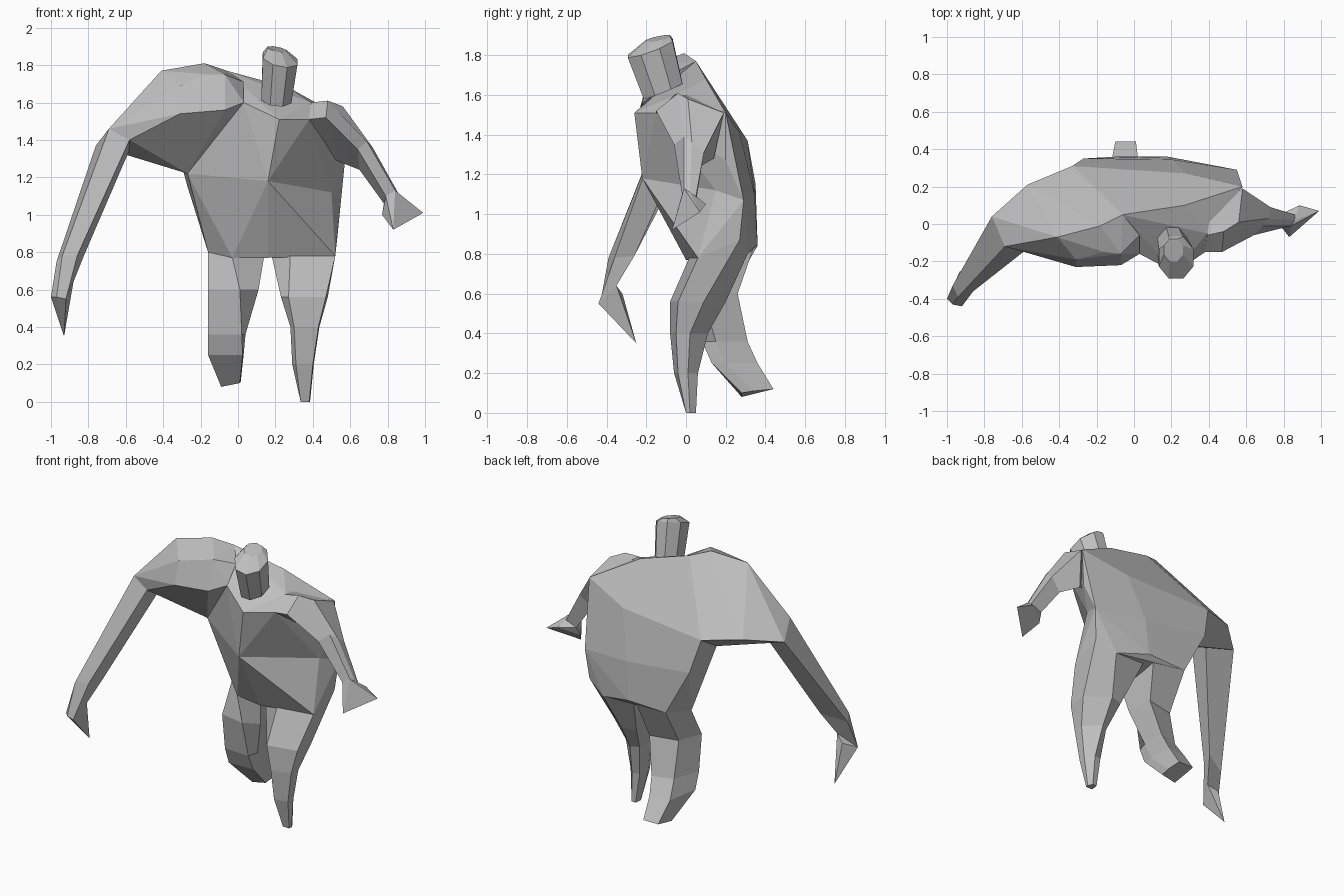
import bpy
import bmesh
from math import cos, sin, tau, radians

default_cube = bpy.data.objects.get("Cube")
if default_cube:
    bpy.data.objects.remove(default_cube, do_unlink=True)

# One plain grey for the whole figure
grey = bpy.data.materials.new("plain_grey")
grey.use_nodes = True
colour = (0.52, 0.52, 0.52, 1.0)
grey.diffuse_color = colour
grey.node_tree.nodes["Principled BSDF"].inputs["Base Color"].default_value = colour


def finish(name, bm):
    """Turn a bmesh into a flat-shaded object."""
    bmesh.ops.recalc_face_normals(bm, faces=bm.faces[:])
    mesh = bpy.data.meshes.new(name)
    bm.to_mesh(mesh)
    bm.free()
    mesh.materials.append(grey)
    obj = bpy.data.objects.new(name, mesh)
    bpy.context.scene.collection.objects.link(obj)
    return obj


def mass(name, points):
    """Faceted solid wrapped tightly around a few corner points."""
    bm = bmesh.new()
    verts = [bm.verts.new(p) for p in points]
    result = bmesh.ops.convex_hull(bm, input=verts)
    inside = [g for g in result["geom_interior"] if isinstance(g, bmesh.types.BMVert)]
    bmesh.ops.delete(bm, geom=inside, context="VERTS")
    bmesh.ops.dissolve_limit(bm, angle_limit=radians(4), verts=bm.verts[:], edges=bm.edges[:])
    return finish(name, bm)


def loft(name, rings):
    """Skin a row of equal-sized rings and cap both ends."""
    bm = bmesh.new()
    loops = [[bm.verts.new(p) for p in ring] for ring in rings]
    count = len(loops[0])
    for lower, upper in zip(loops, loops[1:]):
        for i in range(count):
            j = (i + 1) % count
            bm.faces.new((lower[i], lower[j], upper[j], upper[i]))
    bm.faces.new(loops[0])
    bm.faces.new(loops[-1])
    return finish(name, bm)


def level(z, *corners):
    """Flat cross-section at one height."""
    return [(x, y, z) for x, y in corners]


def tilted_ring(centre, width, depth, slope, roll, sides=8):
    """Ring of the head, leaning forward by the slope and sideways by the roll."""
    x, y, z = centre
    ring = []
    for i in range(sides):
        angle = tau * (i + .5) / sides
        dx, dy = width * cos(angle), depth * sin(angle)
        ring.append((x + dx, y + dy, z + slope * dy - roll * dx))
    return ring


# Shared corners where neighbouring parts meet
neck_side = (-.06, .05, 1.77)
chest_corner = (.03, -.16, 1.6)
side_corner = (-.27, .06, 1.22)
back_corner = (-.33, .31, 1.37)
right_hip = (-.16, .17, .8)
groin = (-.03, .035, .77)
tail = (-.1, .36, .84)
left_hip_front = (.52, .06, .78)
left_hip_side = (.53, .27, .87)
left_hip_back = (.4, .31, .8)
middle = [side_corner, (.16, -.22, 1.18), (.5, .15, 1.12), (.55, .29, 1.07),
          (.2, .345, 1.1), (-.27, .35, 1.15)]

# Hunched chest and back
mass("chest", middle + [
    chest_corner, neck_side, back_corner,
    (.22, -.26, 1.51), (.38, -.15, 1.51), (.48, .06, 1.33),
    (.57, .2, 1.27), (.58, .2, 1.51), (.28, .27, 1.41), (.27, .1, 1.68), (.39, -.05, 1.6),
])

# Belly and hips
mass("belly", middle + [
    right_hip, groin, tail, left_hip_front, left_hip_side, left_hip_back,
    (.16, 0, .77), (.18, .36, .85),
])

# Raised right shoulder and upper arm
elbow = [(-.69, -.12, 1.46), (-.76, .04, 1.37), (-.57, 0, 1.37), (-.58, -.14, 1.4)]
mass("right_shoulder", elbow + [
    neck_side, side_corner, back_corner, chest_corner, (.03, -.06, 1.71),
    (-.57, .21, 1.4), (-.49, .06, 1.34), (-.41, -.07, 1.77), (-.18, -.01, 1.81),
    (-.31, -.23, 1.54), (-.07, -.22, 1.56), (-.31, -.19, 1.69), (-.16, -.15, 1.75),
    (-.07, -.16, 1.75),
])

# Right forearm hanging forward, ending in a pointed hand
right_wrist = [(-.97, -.43, .56), (-1, -.4, .56), (-.88, -.35, .64), (-.92, -.44, .55)]
loft("right_forearm", [
    elbow,
    [(-.94, -.39, .78), (-.97, -.33, .75), (-.82, -.26, .79), (-.86, -.36, .78)],
    right_wrist,
])
mass("right_hand", right_wrist + [(-.93, -.25, .35), (-.94, -.32, .6)])

# Left arm, with the shoulder blade running into it
left_wrist = [(.79, -.02, 1.1), (.84, -.01, 1.13), (.86, .02, 1.11),
              (.86, .05, 1.09), (.78, .05, 1.06)]
loft("left_arm", [
    [(.38, -.15, 1.51), (.39, -.06, 1.6), (.4, 0, 1.6), (.42, .12, 1.57), (.46, .08, 1.33)],
    [(.47, -.15, 1.52), (.48, -.04, 1.61), (.56, .01, 1.58), (.58, .19, 1.51), (.55, .14, 1.28)],
    [(.64, -.06, 1.35), (.69, -.01, 1.39), (.72, .03, 1.36), (.73, .09, 1.31), (.65, .07, 1.24)],
    left_wrist,
])

# Splayed left hand
mass("left_hand", left_wrist + [
    (.99, .07, 1.01), (.83, -.07, .92), (.885, .1, 1.05), (.77, .02, 1.0),
])

# Left leg, tapering to a point on the ground
loft("left_leg", [
    [(.28, .02, .79), left_hip_front, left_hip_side, left_hip_back, (.18, .3, .81), (.18, .04, .78)],
    level(.56, (.27, -.08), (.47, -.04), (.48, .09), (.34, .2), (.25, .17), (.23, 0)),
    level(.4, (.3, -.08), (.43, -.05), (.435, .02), (.34, .11), (.29, .08), (.28, -.02)),
    level(.2, (.31, -.06), (.4, -.04), (.405, .01), (.36, .06), (.31, .05), (.29, -.01)),
    level(0, (.335, 0), (.38, 0), (.385, .02), (.37, .05), (.34, .05), (.335, .02)),
])

# Right leg, trailing behind with a lifted foot
loft("right_leg", [
    [right_hip, groin, (.14, .04, .78), (.13, .34, .83), tail],
    level(.6, (-.16, .06), (.01, .03), (.11, .08), (.09, .26), (-.1, .22)),
    level(.36, (-.16, .09), (.02, .08), (.04, .15), (.04, .31), (-.1, .27)),
    level(.25, (-.16, .13), (.025, .13), (.03, .2), (.02, .36), (-.12, .34)),
    [(-.09, .28, .08), (.01, .28, .1), (.015, .34, .11), (.01, .44, .12), (-.1, .44, .12)],
])

# Small head leaning forward, with a shallow crown
loft("head", [
    tilted_ring((.205, -.115, 1.62), .087, .105, .4, .1),
    tilted_ring((.225, -.18, 1.835), .1, .122, .36, .2),
    tilted_ring((.21, -.14, 1.885), .055, .065, .2, .2),
])
